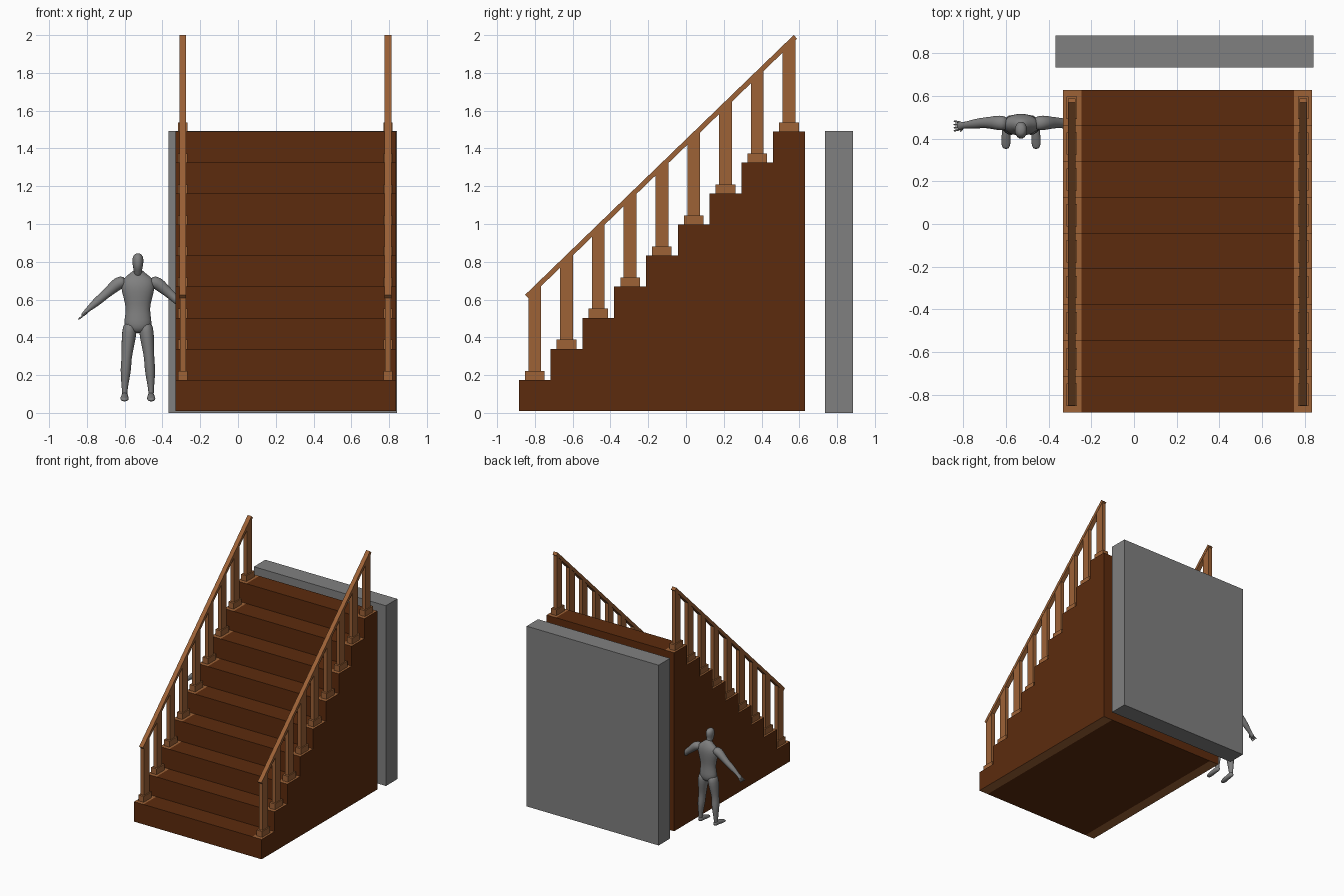
import bpy, bmesh, math
from mathutils import Vector

if "Cube" in bpy.data.objects:
    bpy.data.objects.remove(bpy.data.objects["Cube"], do_unlink=True)


def material(name, rgb):
    m = bpy.data.materials.new(name)
    m.use_nodes = True
    m.diffuse_color = (*rgb, 1)
    m.node_tree.nodes["Principled BSDF"].inputs["Base Color"].default_value = (*rgb, 1)
    return m


DARK = material("dark_brown_wood", (0.107, 0.024, 0.004))
TAN = material("tan_wood", (0.337, 0.122, 0.037))
GREY = material("mid_grey", (0.216, 0.216, 0.216))


def finish(name, bm, *mats):
    bmesh.ops.recalc_face_normals(bm, faces=bm.faces)
    mesh = bpy.data.meshes.new(name)
    bm.to_mesh(mesh)
    bm.free()
    for m in mats:
        mesh.materials.append(m)
    ob = bpy.data.objects.new(name, mesh)
    bpy.context.collection.objects.link(ob)
    return ob


def extrude_profile(bm, yz, x0, x1):
    """Close a side profile and extrude it across x."""
    face = bm.faces.new([bm.verts.new((x0, y, z)) for y, z in yz])
    new = bmesh.ops.extrude_face_region(bm, geom=[face])["geom"]
    bmesh.ops.translate(bm, vec=(x1 - x0, 0, 0),
                        verts=[v for v in new if isinstance(v, bmesh.types.BMVert)])


def block(bm, x, y0, y1, z0, z1, half):
    extrude_profile(bm, [(y0, z0), (y1, z0), (y1, z1), (y0, z1)], x - half, x + half)


# Staircase: nine solid steps, with tan strips on the level faces at both edges
STEPS, Y0, DEPTH, RISE = 9, -0.885, 0.1683, 0.1643
LEFT, RIGHT, STRIP = 0.836, -0.332, 0.085


def step_top(i):
    return 0.175 + i * RISE


profile = [(Y0, 0.01)]
for i in range(STEPS):
    profile += [(Y0 + i * DEPTH, step_top(i)), (Y0 + (i + 1) * DEPTH, step_top(i))]
profile.append((Y0 + STEPS * DEPTH, 0.01))
bm = bmesh.new()
extrude_profile(bm, profile, RIGHT, LEFT)
for x in (RIGHT + STRIP, LEFT - STRIP):
    bmesh.ops.bisect_plane(bm, geom=bm.verts[:] + bm.edges[:] + bm.faces[:],
                           plane_co=(x, 0, 0), plane_no=(1, 0, 0))
bm.normal_update()
for f in bm.faces:
    cx = f.calc_center_median().x
    if abs(f.normal.z) > 0.9 and not RIGHT + STRIP < cx < LEFT - STRIP:
        f.material_index = 1
finish("staircase", bm, DARK, TAN)

# Railings: a post with a block foot on every step, under a sloping handrail
LOW, HIGH = Vector((-0.852, 0.625)), Vector((0.57, 2.0))
along = (HIGH - LOW).normalized()
down = Vector((along.y, -along.x)) * 0.026


def rail_z(y):
    return LOW.y + (y - LOW.x) * along.y / along.x - 0.02


for side, x in (("right", -0.292), ("left", 0.794)):
    bm = bmesh.new()
    extrude_profile(bm, [LOW, HIGH, HIGH + down, LOW + down], x - 0.018, x + 0.018)
    finish(side + "_handrail", bm, TAN)
    posts, feet = bmesh.new(), bmesh.new()
    for i in range(STEPS):
        y, z = Y0 + (i + 0.5) * DEPTH, step_top(i)
        a, b = y - 0.034, y + 0.034
        extrude_profile(posts, [(a, z), (b, z), (b, rail_z(b)), (a, rail_z(a))],
                        x - 0.016, x + 0.016)
        block(feet, x, y - 0.052, y + 0.052, z, z + 0.048, 0.025)
    finish(side + "_posts", posts, TAN)
    finish(side + "_post_feet", feet, TAN)

# Wall slab behind the stairs
bm = bmesh.new()
block(bm, 0.236, 0.735, 0.885, 0, 1.493, 0.605)
finish("back_wall", bm, GREY)

# Standing figure, built from lofted limbs
FX, FY = -0.53, 0.465


def limb(bm, rings, ref=(0, 1, 0), sides=10):
    """Loft ellipses; each ring is (position, radius across, radius along ref)."""
    pts = [Vector(r[0]) for r in rings]
    loops = []
    for i, (_, ra, rb) in enumerate(rings):
        t = (pts[min(i + 1, len(pts) - 1)] - pts[max(i - 1, 0)]).normalized()
        a = Vector(ref).cross(t).normalized()
        b = t.cross(a)
        angles = [2 * math.pi * k / sides for k in range(sides)]
        loops.append([bm.verts.new(pts[i] + a * ra * math.cos(q) + b * rb * math.sin(q))
                      for q in angles])
    for lo, hi in zip(loops, loops[1:]):
        for k in range(sides):
            n = (k + 1) % sides
            bm.faces.new((lo[k], lo[n], hi[n], hi[k]))
    bm.faces.new(loops[0])
    bm.faces.new(loops[-1])


def figure_part(name, bm):
    ob = finish(name, bm, GREY)
    ob.location = (FX, FY, 0)
    ob.modifiers.new("Smooth", "SUBSURF").levels = 1
    for p in ob.data.polygons:
        p.use_smooth = True


bm = bmesh.new()
limb(bm, [((0, 0, 0.42), 0.03, 0.03), ((0, 0, 0.45), 0.075, 0.05),
          ((0, 0, 0.49), 0.075, 0.05), ((0, 0, 0.55), 0.062, 0.042),
          ((0, 0, 0.61), 0.078, 0.05), ((0, 0, 0.67), 0.095, 0.055),
          ((0, 0.005, 0.71), 0.085, 0.045), ((0, 0, 0.735), 0.045, 0.033),
          ((0, -0.01, 0.755), 0.024, 0.026)], sides=14)
figure_part("figure_torso", bm)

bm = bmesh.new()
limb(bm, [((0, -0.005, 0.72), 0.025, 0.026), ((0, -0.015, 0.752), 0.022, 0.028),
          ((0, -0.026, 0.77), 0.027, 0.038), ((0, -0.026, 0.80), 0.032, 0.044),
          ((0, -0.022, 0.828), 0.03, 0.04), ((0, -0.02, 0.845), 0.015, 0.02)])
figure_part("figure_head", bm)

for side, s in (("right", -1), ("left", 1)):
    # Arm, hand and fingers, held out to the side
    bm = bmesh.new()
    limb(bm, [((s * 0.06, 0.005, 0.70), 0.03, 0.035), ((s * 0.105, 0.01, 0.688), 0.038, 0.038),
              ((s * 0.14, 0.01, 0.655), 0.03, 0.03), ((s * 0.18, 0.01, 0.62), 0.024, 0.025),
              ((s * 0.21, 0.005, 0.595), 0.025, 0.025), ((s * 0.25, 0, 0.56), 0.017, 0.019),
              ((s * 0.27, -0.002, 0.542), 0.012, 0.015), ((s * 0.285, -0.004, 0.525), 0.012, 0.022),
              ((s * 0.298, -0.005, 0.512), 0.008, 0.02)])
    for k in range(4):
        d = (k - 1.5) * 0.011
        limb(bm, [((s * 0.285, d - 0.004, 0.52), 0.006, 0.006),
                  ((s * 0.302, d * 1.2 - 0.005, 0.505), 0.006, 0.006),
                  ((s * 0.317, d * 1.4 - 0.006, 0.494), 0.004, 0.004)], sides=6)
    limb(bm, [((s * 0.272, -0.012, 0.533), 0.007, 0.007),
              ((s * 0.285, -0.034, 0.515), 0.005, 0.005)], ref=(0, 0, 1), sides=6)
    figure_part(side + "_arm", bm)

    # Leg and foot
    bm = bmesh.new()
    limb(bm, [((s * 0.04, 0, 0.48), 0.035, 0.045), ((s * 0.045, 0, 0.43), 0.042, 0.052),
              ((s * 0.053, -0.005, 0.36), 0.036, 0.043), ((s * 0.06, -0.01, 0.29), 0.027, 0.032),
              ((s * 0.064, -0.002, 0.23), 0.031, 0.036), ((s * 0.068, 0, 0.17), 0.022, 0.027),
              ((s * 0.07, 0, 0.11), 0.014, 0.018), ((s * 0.07, 0, 0.08), 0.016, 0.02)])
    limb(bm, [((s * 0.069, 0.022, 0.082), 0.014, 0.015), ((s * 0.069, 0, 0.09), 0.019, 0.024),
              ((s * 0.07, -0.045, 0.083), 0.021, 0.02), ((s * 0.071, -0.085, 0.073), 0.025, 0.013),
              ((s * 0.071, -0.115, 0.068), 0.016, 0.008)], ref=(0, 0, 1))
    figure_part(side + "_leg", bm)
